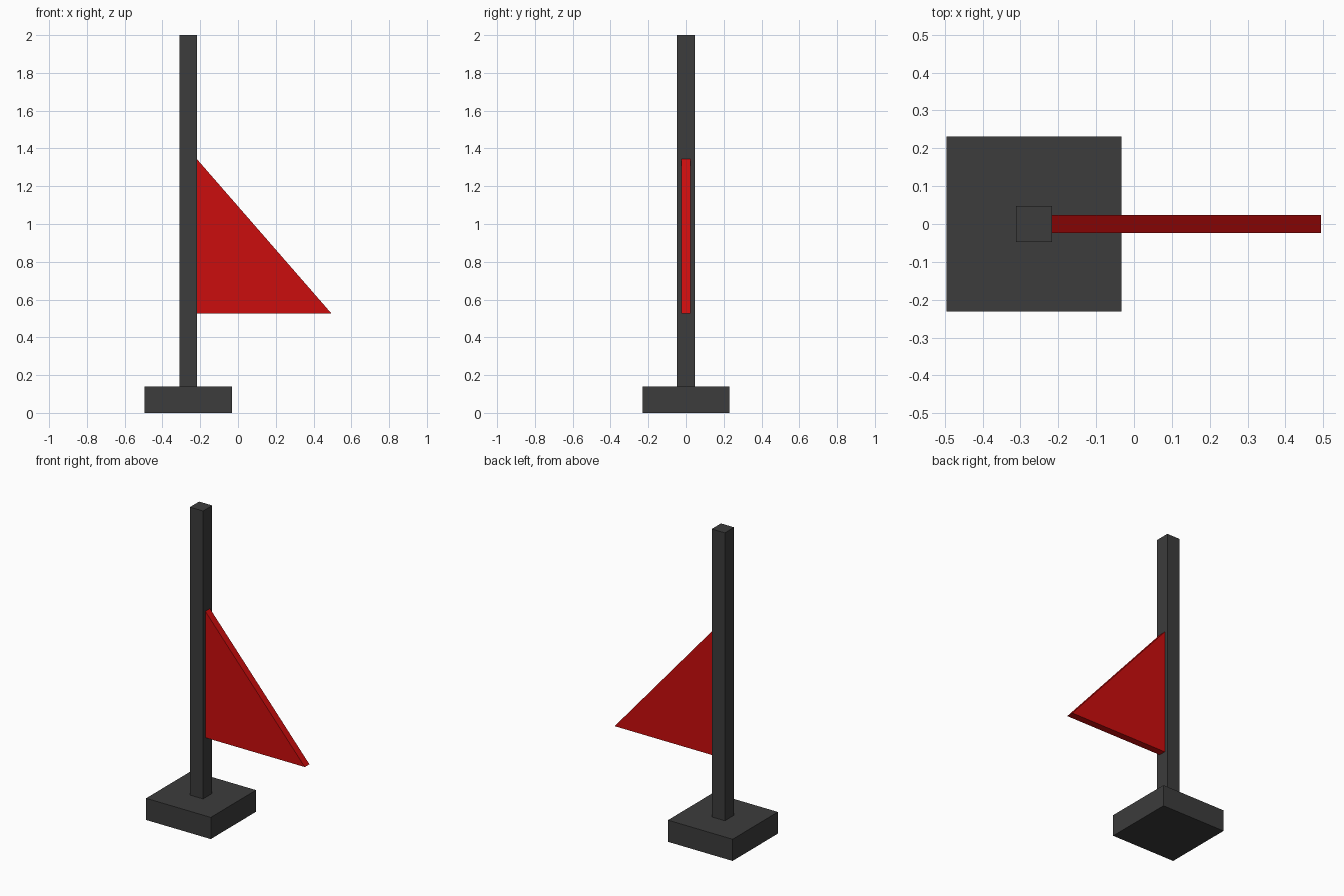
import bpy
import bmesh

cube = bpy.data.objects.get("Cube")
if cube:
    bpy.data.objects.remove(cube, do_unlink=True)


def make_material(name, rgb):
    mat = bpy.data.materials.new(name)
    mat.use_nodes = True
    mat.diffuse_color = (*rgb, 1)
    mat.node_tree.nodes["Principled BSDF"].inputs["Base Color"].default_value = (*rgb, 1)
    return mat


def extrude_profile(name, profile, y_half, mat):
    """Extrude an (x, z) outline symmetrically along y."""
    bm = bmesh.new()
    face = bm.faces.new([bm.verts.new((x, -y_half, z)) for x, z in profile])
    result = bmesh.ops.extrude_face_region(bm, geom=[face])
    moved = [g for g in result["geom"] if isinstance(g, bmesh.types.BMVert)]
    bmesh.ops.translate(bm, vec=(0, 2 * y_half, 0), verts=moved)
    bmesh.ops.recalc_face_normals(bm, faces=bm.faces)
    mesh = bpy.data.meshes.new(name)
    bm.to_mesh(mesh)
    bm.free()
    mesh.materials.append(mat)
    obj = bpy.data.objects.new(name, mesh)
    bpy.context.collection.objects.link(obj)
    return obj


def square_block(name, center_x, half, bottom, top, mat):
    left, right = center_x - half, center_x + half
    outline = [(left, bottom), (right, bottom), (right, top), (left, top)]
    return extrude_profile(name, outline, half, mat)


dark_gray = make_material("dark_gray", (0.045, 0.045, 0.045))
red = make_material("red", (0.6, 0.004, 0.004))

POLE_X = -0.264
POLE_HALF = 0.047
POLE_EDGE = POLE_X + POLE_HALF

# Square foot and upright pole
square_block("base", POLE_X, 0.231, 0, 0.14, dark_gray)
square_block("pole", POLE_X, POLE_HALF, 0.14, 2, dark_gray)

# Triangular pennant fixed to the side of the pole
extrude_profile("flag", [(POLE_EDGE, 0.527), (0.494, 0.527), (POLE_EDGE, 1.343)], 0.0235, red)
